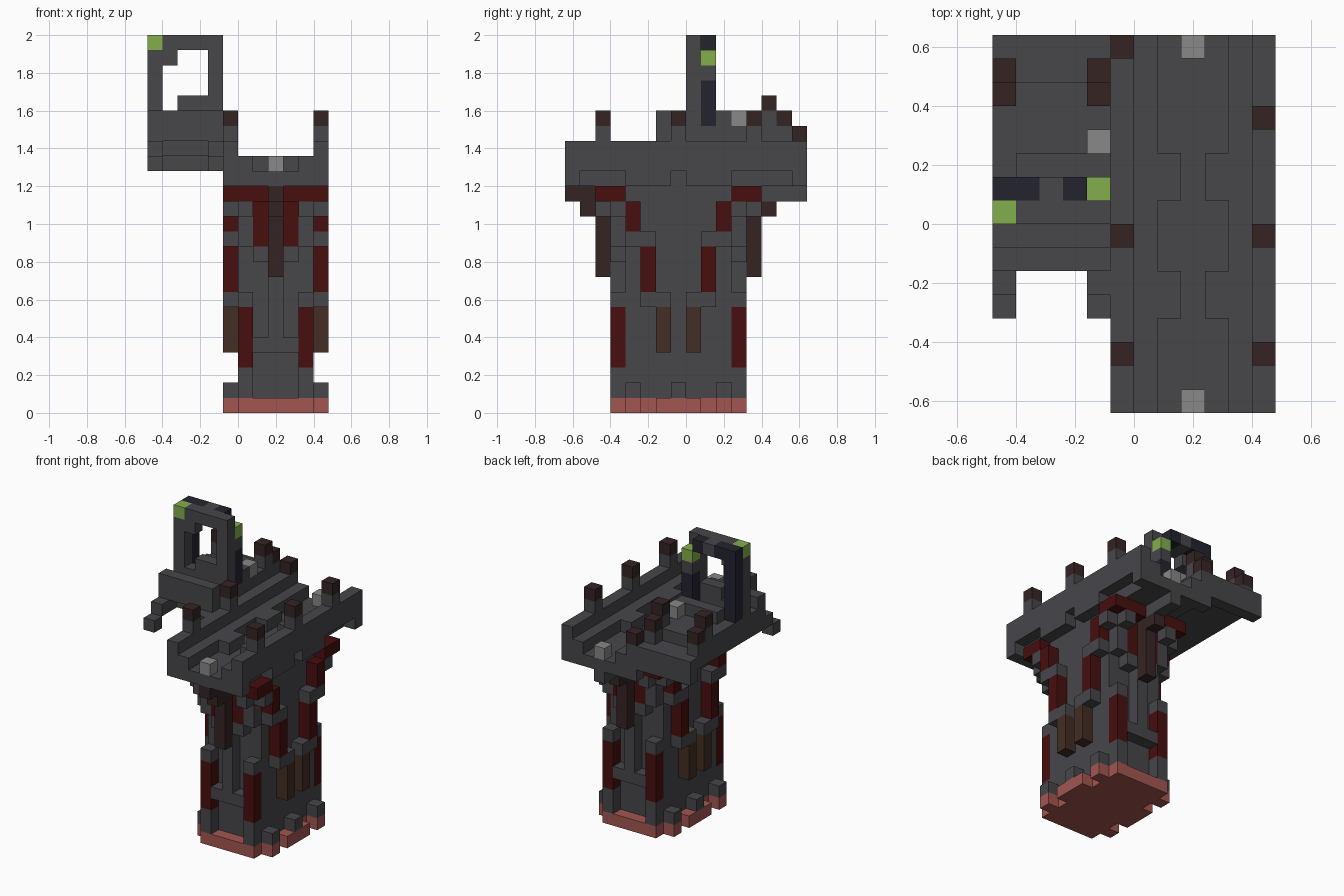
import bpy
import bmesh
from mathutils import Matrix, Vector

cube = bpy.data.objects.get("Cube")
if cube:
    bpy.data.objects.remove(cube, do_unlink=True)

UNIT = 0.08
ORIGIN = Vector((-0.48, -0.64, 0))


def linear(value):
    value /= 255
    return value / 12.92 if value < 0.04 else ((value + 0.055) / 1.055) ** 2.4


def material(name, *rgb):
    colour = [linear(c) for c in rgb] + [1]
    mat = bpy.data.materials.new(name)
    mat.use_nodes = True
    mat.diffuse_color = colour
    mat.node_tree.nodes["Principled BSDF"].inputs["Base Color"].default_value = colour
    return mat


STONE = material("dark grey stone", 71, 71, 75)
PINK = material("pink base", 162, 86, 80)
RED = material("deep red", 72, 14, 14)
MAROON = material("dark maroon wood", 54, 36, 36)
BROWN = material("brown wood", 66, 46, 35)
NAVY = material("dark navy", 35, 36, 47)
GREEN = material("leaf green", 131, 175, 76)
PALE = material("pale grey", 136, 136, 136)


def flip(low, high, total):
    return total - high, total - low


def part(name, mat, *boxes, mx=False, my=False):
    """Blocks as (x0, x1, y0, y1, z0, z1) in grid units, mirrored about the tower axes."""
    cells = set(boxes)
    if mx:
        cells |= {flip(b[0], b[1], 17) + b[2:] for b in cells}
    if my:
        cells |= {b[:2] + flip(b[2], b[3], 15) + b[4:] for b in cells}
    bm = bmesh.new()
    for x0, x1, y0, y1, z0, z1 in sorted(cells):
        size = Vector((x1 - x0, y1 - y0, z1 - z0)) * UNIT
        centre = Vector((x0 + x1, y0 + y1, z0 + z1)) * UNIT / 2 + ORIGIN
        bmesh.ops.create_cube(bm, size=1, matrix=Matrix.LocRoxScale(centre, None, size)
                              if hasattr(Matrix, "LocRoxScale")
                              else Matrix.LocRotScale(centre, None, size))
    mesh = bpy.data.meshes.new(name)
    bm.to_mesh(mesh)
    bm.free()
    mesh.materials.append(mat)
    obj = bpy.data.objects.new(name, mesh)
    bpy.context.collection.objects.link(obj)
    return obj


# Base and its teeth
part("base_slab", PINK, (6, 11, 3, 12, 0, 1))
part("base_teeth", PINK, (11, 12, 4, 5, 0, 1), (11, 12, 6, 9, 0, 1), mx=True, my=True)
part("base_studs", STONE, (11, 12, 4, 5, 1, 2), (11, 12, 7, 8, 1, 2), mx=True, my=True)

# Tower shaft with corner columns
part("tower_shaft", STONE, (6, 11, 4, 11, 1, 15))
part("column_feet", STONE, (6, 7, 3, 4, 1, 3), mx=True, my=True)
part("column_panels", RED, (6, 7, 3, 4, 3, 7), mx=True, my=True)
part("column_caps", STONE, (6, 7, 3, 4, 7, 8), mx=True, my=True)

# Centre rib and cross beam on the front and back
part("cross_beams", STONE, (7, 10, 3, 4, 4, 5), my=True)
part("centre_ribs", STONE, (8, 9, 3, 4, 5, 15), my=True)
part("hanging_beams", MAROON, (8, 9, 2, 3, 9, 15), my=True)
part("front_bracket", MAROON, (8, 9, 1, 2, 13, 14), (8, 9, 0, 2, 14, 15))
part("back_bracket", MAROON, (8, 9, 13, 14, 13, 14))
part("back_bracket_top", STONE, (8, 9, 13, 16, 14, 15))

# Side supports stepping up towards the platform
part("side_props", BROWN, (11, 12, 6, 7, 4, 7), mx=True, my=True)
part("side_ledges", STONE, (11, 12, 5, 7, 7, 8), (11, 12, 4, 6, 11, 12),
     (11, 12, 3, 4, 13, 14), mx=True, my=True)
part("side_panels", RED, (11, 12, 5, 6, 8, 11), (11, 12, 4, 5, 12, 14),
     (11, 12, 2, 4, 14, 15), mx=True, my=True)
part("upper_corners", STONE, (6, 7, 3, 4, 11, 14), (7, 8, 3, 4, 10, 11),
     (6, 7, 2, 3, 13, 14), mx=True, my=True)
part("upper_panels", RED, (7, 8, 3, 4, 11, 14), (6, 8, 2, 4, 14, 15), mx=True, my=True)

# Platform with a sunken central channel and raised edges
part("platform_floor", STONE, (6, 11, 0, 16, 15, 16))
part("platform_corbels", STONE, (11, 12, 0, 1, 15, 16), (11, 12, 4, 7, 15, 16),
     (11, 12, 8, 11, 15, 16), (11, 12, 15, 16, 15, 16), mx=True)
part("platform_walkways", STONE, (10, 12, 0, 16, 16, 17), (9, 10, 4, 6, 16, 17),
     (9, 10, 9, 11, 16, 17), mx=True)
part("parapets", STONE, (11, 12, 0, 16, 17, 18), mx=True)
part("channel_lamps", PALE, (8, 9, 0, 1, 16, 17), (8, 9, 15, 16, 16, 17))

# Parapet posts
for side, x, rows in (("left", 11, (2, 7, 12)), ("right", 5, (2, 7))):
    part(side + "_posts", STONE, *[(x, x + 1, y, y + 1, 18, 19) for y in rows])
    part(side + "_post_tops", MAROON, *[(x, x + 1, y, y + 1, 19, 20) for y in rows])
part("back_corner_post", MAROON, (5, 6, 15, 16, 18, 19))

# Side balcony
part("balcony_slab", STONE, (0, 5, 6, 14, 18, 19), (0, 5, 7, 16, 17, 18),
     (0, 5, 15, 16, 16, 17))
part("balcony_ridges", STONE, (0, 5, 6, 7, 19, 20), (1, 5, 10, 11, 19, 20))
part("balcony_lamp", PALE, (4, 5, 11, 12, 19, 20))
for side, x in (("outer", 0), ("inner", 4)):
    part(side + "_arm", STONE, (x, x + 1, 5, 7, 17, 18), (x, x + 1, 4, 5, 16, 17))
    part(side + "_balcony_posts", STONE, (x, x + 1, 13, 14, 19, 20), (x, x + 1, 14, 15, 18, 19))
    part(side + "_balcony_post_tops", MAROON, (x, x + 1, 13, 14, 20, 21),
         (x, x + 1, 14, 15, 19, 20))

# Upright ring on the balcony
part("ring_front", STONE, (0, 1, 8, 9, 19, 24), (1, 5, 8, 9, 24, 25), (4, 5, 8, 9, 19, 24),
     (1, 2, 8, 9, 23, 24), (1, 4, 8, 9, 19, 20), (2, 4, 8, 9, 20, 21))
part("ring_back", NAVY, (0, 1, 9, 10, 19, 24), (0, 2, 9, 10, 24, 25),
     (3, 4, 9, 10, 24, 25), (4, 5, 9, 10, 19, 22))
part("ring_back_stones", STONE, (2, 3, 9, 10, 24, 25), (4, 5, 9, 10, 22, 23))
part("ring_moss", GREEN, (0, 1, 8, 9, 24, 25), (4, 5, 9, 10, 23, 24))
